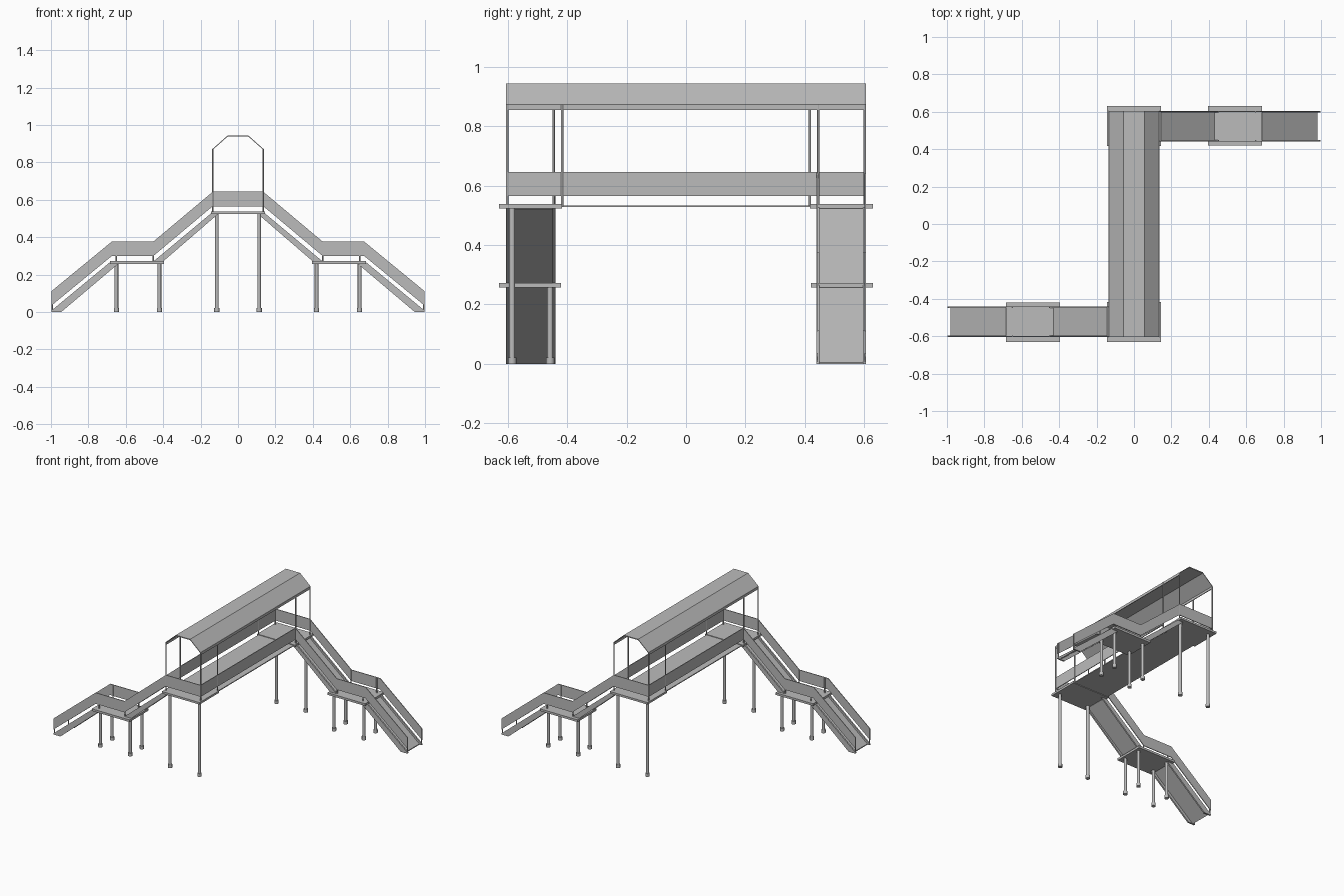
import bpy, bmesh
from mathutils import Matrix

cube = bpy.data.objects.get("Cube")
if cube:
    bpy.data.objects.remove(cube, do_unlink=True)

grey = bpy.data.materials.new("painted_grey")
grey.use_nodes = True
grey.diffuse_color = (0.5, 0.5, 0.5, 1)
bsdf = grey.node_tree.nodes["Principled BSDF"]
bsdf.inputs["Base Color"].default_value = (0.5, 0.5, 0.5, 1)


def finish(name, bm, turn=False):
    """Store the mesh as an object, turned half round for the opposite end."""
    if turn:
        bm.transform(Matrix.Rotation(3.14159265, 4, 'Z'))
    bmesh.ops.recalc_face_normals(bm, faces=bm.faces)
    mesh = bpy.data.meshes.new(name)
    bm.to_mesh(mesh)
    bm.free()
    mesh.materials.append(grey)
    ob = bpy.data.objects.new(name, mesh)
    bpy.context.collection.objects.link(ob)
    return ob


def prism(name, profile, y0, y1, turn=False):
    """Extrude an x-z outline along y."""
    bm = bmesh.new()
    face = bm.faces.new([bm.verts.new((x, y0, z)) for x, z in profile])
    ext = bmesh.ops.extrude_face_region(bm, geom=[face])
    verts = [v for v in ext["geom"] if isinstance(v, bmesh.types.BMVert)]
    bmesh.ops.translate(bm, verts=verts, vec=(0, y1 - y0, 0))
    return finish(name, bm, turn)


def box(name, x0, x1, y0, y1, z0, z1, turn=False):
    return prism(name, [(x0, z0), (x1, z0), (x1, z1), (x0, z1)], y0, y1, turn)


def band(path, low, high):
    """Outline following a path between two height offsets."""
    return [(x, z + low) for x, z in path] + [(x, z + high) for x, z in reversed(path)]


def post(name, x, y, z0, z1, r, sides, turn):
    bm = bmesh.new()
    bmesh.ops.create_cone(bm, cap_ends=True, segments=sides, radius1=r, radius2=r,
                          depth=z1 - z0, matrix=Matrix.Translation((x, y, (z0 + z1) / 2)))
    ob = finish(name, bm, turn)
    for p in ob.data.polygons:
        p.use_smooth = abs(p.normal.z) < 0.5


def leg(name, x, y, top, turn):
    post(name, x, y, 0.01, top, 0.01, 12, turn)
    post(name + "_foot", x, y, 0, 0.022, 0.014, 12, turn)


IN, OUT, T = 0.44, 0.605, 0.005      # walkway sides and sheet thickness
SIDE = 0.136                         # half width of the bridge

# Covered bridge: thin deck and folded roof
box("bridge_deck", -SIDE, SIDE, -0.6, 0.6, 0.527, 0.533)
roof_path = [(-SIDE, 0.87), (-0.055, 0.942), (0.055, 0.942), (SIDE, 0.87)]
prism("roof", band(roof_path, -0.004, 0.002), -OUT, OUT)
for s in (-1, 1):
    xs = sorted((s * SIDE, s * (SIDE - T)))
    box("roof_eave", *xs, -OUT, OUT, 0.855, 0.873)

# Each end of the bridge with its two flights
for turn in (False, True):
    tag = "front_" if turn else "back_"
    box(tag + "bridge_support", -0.145, 0.145, 0.418, 0.63, 0.523, 0.537, turn)
    box(tag + "bridge_end_panel", -SIDE, SIDE, OUT - T, OUT, 0.565, 0.645, turn)
    box(tag + "bridge_side_panel", -SIDE, T - SIDE, -IN, OUT, 0.565, 0.645, turn)
    for x in (-0.113, 0.113):
        leg(tag + "bridge_leg", x, 0.585, 0.525, turn)
    for x, y in ((-0.134, 0.602), (0.134, 0.602), (0.134, 0.445), (-0.134, 0.417)):
        post(tag + "roof_post", x, y, 0.53, 0.872, 0.004, 8, turn)

    # Half-way landing on four legs
    box(tag + "landing", 0.395, 0.685, 0.42, 0.63, 0.257, 0.272, turn)
    for x in (0.42, 0.65):
        for y in (0.457, 0.585):
            leg(tag + "landing_leg", x, y, 0.262, turn)

    # Sloping flights: edge beams with a ramp sheet between
    upper = [(0.105, 0.525), (0.135, 0.535), (0.455, 0.268), (0.41, 0.262)]
    lower = [(0.635, 0.262), (0.68, 0.27), (0.997, 0.008), (0.997, 0), (0.945, 0)]
    for flight, outline in (("upper_", upper), ("lower_", lower)):
        for y in (IN, OUT - 0.01):
            prism(tag + flight + "beam", outline, y, y + 0.01, turn)
    for flight, path in (("upper_", [(0.125, 0.524), (0.44, 0.261)]),
                         ("lower_", [(0.66, 0.267), (0.98, 0.002)])):
        prism(tag + flight + "ramp", band(path, -0.003, 0.003), IN + 0.009, OUT - 0.009, turn)

    # Guard panels and their short posts
    rail = [(SIDE, 0.565), (0.452, 0.3), (0.674, 0.3), (0.998, 0.034)]
    for y in (IN, OUT - T):
        prism(tag + "guard_panel", band(rail, 0, 0.077), y, y + T, turn)
        for x, z0, z1 in ((0.994, 0.005, 0.112), (0.65, 0.265, 0.375), (0.452, 0.265, 0.375)):
            inner = y + (0.006 if y == IN else -0.001)
            post(tag + "guard_post", x, inner, z0, z1, 0.004, 8, turn)
